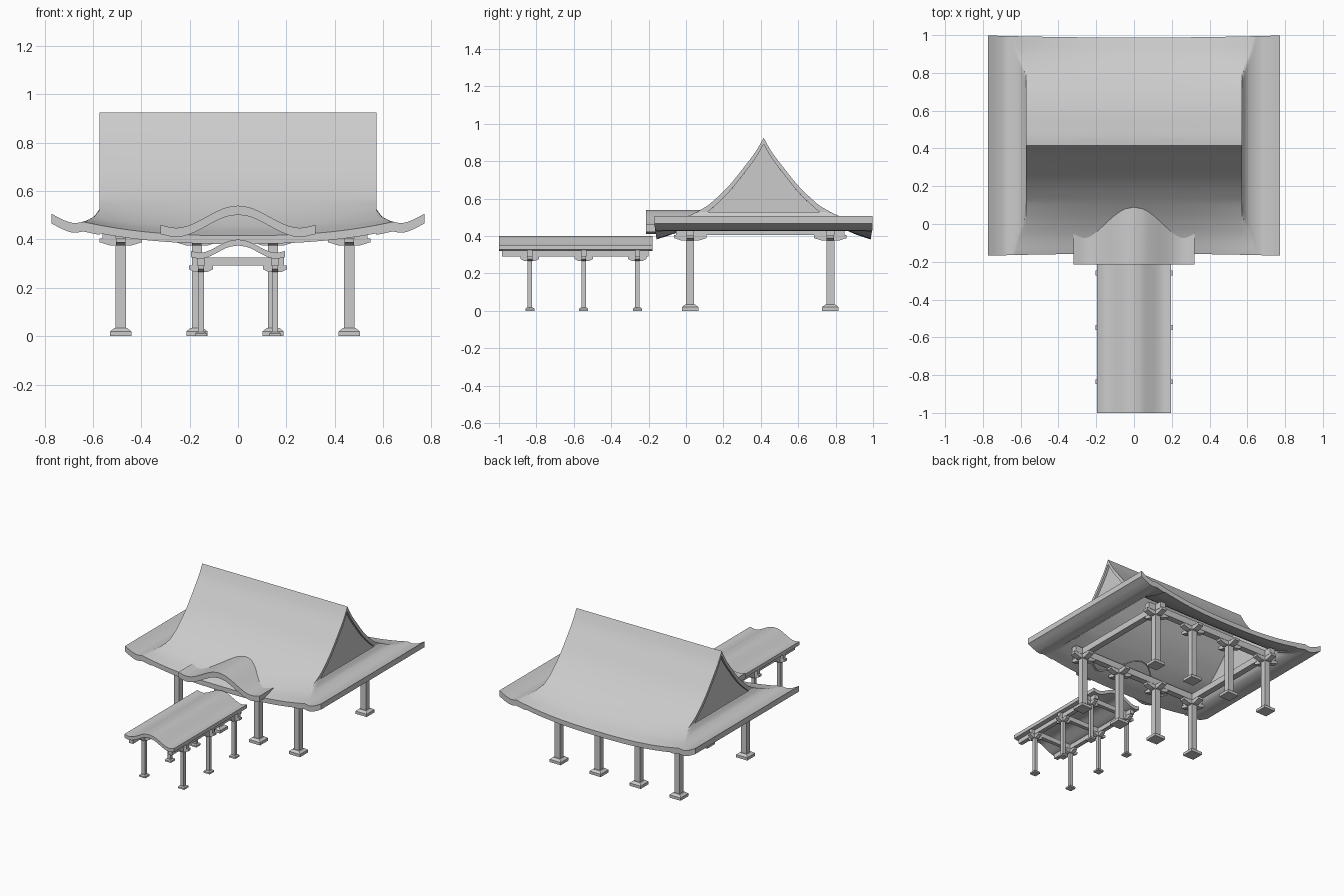
import bpy, bmesh, math

if "Cube" in bpy.data.objects:
    bpy.data.objects.remove(bpy.data.objects["Cube"])

RIDGE_Y = 0.415


def curve(pts, x):
    # smooth interpolation through profile points
    x = min(max(x, pts[0][0]), pts[-1][0])
    n = len(pts)
    sl = []
    for i in range(n):
        a, b = pts[max(i - 1, 0)], pts[min(i + 1, n - 1)]
        sl.append((b[1] - a[1]) / (b[0] - a[0]))
    for i in range(n - 1):
        (x0, z0), (x1, z1) = pts[i], pts[i + 1]
        if x <= x1:
            h = x1 - x0
            t = (x - x0) / h
            return ((2*t**3 - 3*t*t + 1) * z0 + (t**3 - 2*t*t + t) * h * sl[i]
                    + (3*t*t - 2*t**3) * z1 + (t**3 - t*t) * h * sl[i + 1])


def lin(a, b, n):
    return [a + (b - a) * i / n for i in range(n + 1)]


def finish(name, bm, smooth=False):
    bmesh.ops.recalc_face_normals(bm, faces=bm.faces)
    me = bpy.data.meshes.new(name)
    bm.to_mesh(me)
    bm.free()
    ob = bpy.data.objects.new(name, me)
    bpy.context.collection.objects.link(ob)
    if smooth:
        bpy.ops.object.select_all(action='DESELECT')
        ob.select_set(True)
        bpy.context.view_layer.objects.active = ob
        bpy.ops.object.shade_smooth_by_angle(angle=math.radians(35))
    return ob


def slab(name, rows, thick):
    # closed sheet: grid of top points with a lowered copy below
    bm = bmesh.new()
    top = [[bm.verts.new(p) for p in r] for r in rows]
    bot = [[bm.verts.new((p[0], p[1], p[2] - thick)) for p in r] for r in rows]
    nr, nc = len(rows), len(rows[0])
    for g in (top, bot):
        for i in range(nr - 1):
            for j in range(nc - 1):
                bm.faces.new((g[i][j], g[i + 1][j], g[i + 1][j + 1], g[i][j + 1]))
    rim = [(0, j) for j in range(nc)] + [(i, nc - 1) for i in range(1, nr)]
    rim += [(nr - 1, j) for j in range(nc - 2, -1, -1)] + [(i, 0) for i in range(nr - 2, 0, -1)]
    for (a, b), (c, d) in zip(rim, rim[1:] + rim[:1]):
        bm.faces.new((top[a][b], top[c][d], bot[c][d], bot[a][b]))
    return finish(name, bm, True)


def frustum(bm, c, z0, z1, low, high):
    # box with separate lower and upper half sizes
    v = []
    for z, (hx, hy) in ((z0, low), (z1, high)):
        v += [bm.verts.new((c[0] + sx * hx, c[1] + sy * hy, z))
              for sx, sy in ((-1, -1), (1, -1), (1, 1), (-1, 1))]
    bm.faces.new(v[3::-1])
    bm.faces.new(v[4:])
    for i in range(4):
        j = (i + 1) % 4
        bm.faces.new((v[i], v[j], v[j + 4], v[i + 4]))


def box(name, x, y, z):
    bm = bmesh.new()
    h = ((x[1] - x[0]) / 2, (y[1] - y[0]) / 2)
    frustum(bm, ((x[0] + x[1]) / 2, (y[0] + y[1]) / 2), z[0], z[1], h, h)
    return finish(name, bm)


def post(name, x, y, top, w, foot, arm, bz, aw):
    # stepped foot, square shaft, cross-shaped bracket
    bm = bmesh.new()
    c = (x, y)
    frustum(bm, c, 0, foot * 0.45, (foot, foot), (foot, foot))
    frustum(bm, c, foot * 0.45, foot * 0.75, (foot, foot), (w * 1.3, w * 1.3))
    frustum(bm, c, foot * 0.6, top, (w, w), (w, w))
    zm = bz[0] + (bz[1] - bz[0]) * 0.45
    for lo, md in (((arm * .5, aw), (arm, aw)), ((aw, arm * .5), (aw, arm))):
        frustum(bm, c, bz[0], zm, lo, md)
        frustum(bm, c, zm, bz[1], md, md)
    return finish(name, bm)


# main roof surfaces
SLOPE = [(0, .925), (.04, .855), (.1, .775), (.19, .665), (.28, .58),
         (.345, .53), (.41, .488), (.49, .447), (.585, .415)]
SKIRT = [(.55, .56), (.57, .53), (.6, .492), (.67, .468), (.72, .48), (.772, .507)]


def roof_z(x, d):
    lift = .092 * (abs(x) / .772) ** 2.5
    return curve(SLOPE, d) + lift * min(max((d - .3) / .28, 0), 1)


def roof_pt(x, t, side=False):
    depth = .572 + .011 * (abs(x) / .772) ** 2
    d = abs(t)
    z = roof_z(x, d * .583)
    if side:
        z = min(z, curve(SKIRT, abs(x)))
    return (x, RIDGE_Y + math.copysign(d * depth, t), z)


ts = lin(-1, 1, 80)
slab("main_roof", [[roof_pt(x, t) for x in lin(-.572, .572, 32)] for t in ts], .034)
for s, n in ((-1, "left"), (1, "right")):
    slab(n + "_roof_skirt",
         [[roof_pt(s * x, t, True) for x in lin(.572, .772, 24)] for t in ts], .04)
    # gable wall set just inside the roof edge
    bm = bmesh.new()
    ys = lin(-.39, .39, 40)
    vs = [bm.verts.new((s * .556, RIDGE_Y + d, curve(SLOPE, abs(d)) - .015)) for d in ys]
    bm.faces.new(vs)
    finish(n + "_gable_wall", bm)

# curved canopy over the entrance, running back until it meets the roof
CANOPY = [(0, .54), (.05, .532), (.1, .51), (.16, .478), (.21, .456), (.26, .448), (.32, .46)]


def meet(z):
    d = .585
    while d > 0 and curve(SLOPE, d) < z:
        d -= .003
    return RIDGE_Y - d + .004


rows = []
for x in lin(-.32, .32, 40):
    z = curve(CANOPY, abs(x))
    rows.append([(x, y, z) for y in (-.215, meet(z))])
slab("entrance_canopy", rows, .038)

# covered walkway roof
WALK = [(0, .4), (.04, .393), (.08, .374), (.12, .354), (.155, .345), (.195, .352)]
slab("walkway_roof", [[(x, y, curve(WALK, abs(x))) for y in (-1, -.18)]
                      for x in lin(-.195, .195, 32)], .025)

# hall posts and beams
XS = [-.485, -.17, .145, .46]
YS = [.022, .772]
for y, n in zip(YS, ("front", "back")):
    for i, x in enumerate(XS):
        post(f"{n}_hall_post_{i + 1}", x, y, .44, .021, .044, .087, (.375, .405), .02)
    box(n + "_hall_beam", (-.56, .535), (y - .022, y + .022), (.404, .45))
for x, n in ((XS[0], "left"), (XS[-1], "right")):
    box(n + "_hall_beam", (x - .022, x + .022), (YS[0] - .075, YS[1] + .075), (.404, .449))

# walkway posts and beams
for s, n in ((-1, "left"), (1, "right")):
    for i, y in enumerate((-.835, -.547, -.26)):
        post(f"{n}_walkway_post_{i + 1}", s * .153, y, .3, .0125, .024, .05, (.265, .292), .013)
    box(n + "_walkway_beam", (s * .153 - .015, s * .153 + .015), (-.985, -.2), (.291, .326))
for i, y in enumerate((-.835, -.547, -.26)):
    box(f"walkway_crossbeam_{i + 1}", (-.19, .19), (y - .014, y + .014), (.2915, .325))
